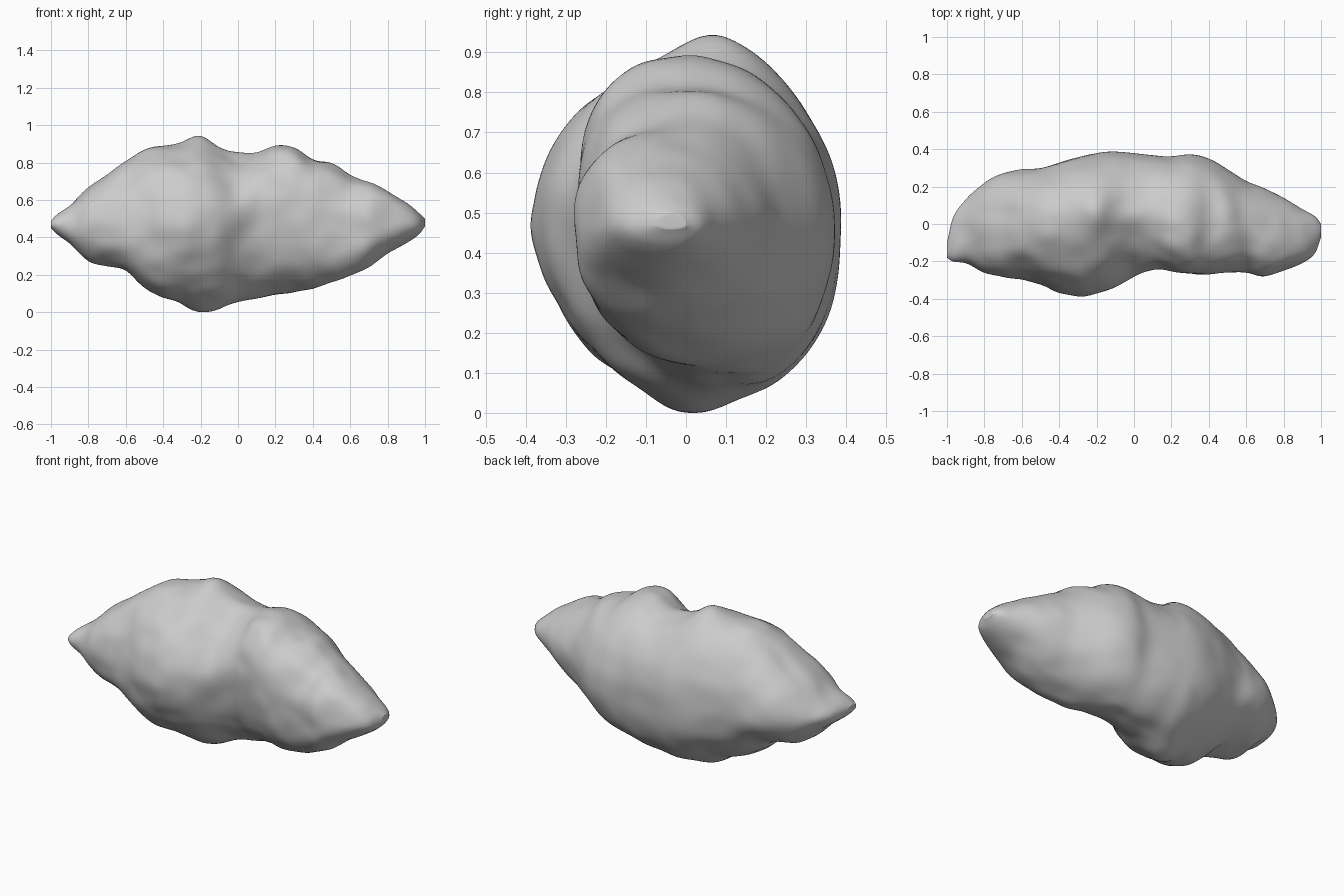
import bpy, bmesh, math
from mathutils import Vector, noise

cube = bpy.data.objects.get("Cube")
if cube:
    bpy.data.objects.remove(cube, do_unlink=True)

# Outlines in hundredths, stations every tenth along x, plus one near each tip
FINE = [-1, -.97] + [i / 10 for i in range(-9, 10)] + [.97, 1]
TOP = [49, 52, 57, 67, 74, 81, 87, 89, 90, 90, 87, 85, 85, 89, 88, 82, 80, 74, 70, 65, 59, 53, 50]
BOTTOM = [45, 42, 37, 28, 25, 22, 13, 8, 7, 5, 4, 6, 7, 9, 11, 13, 16, 20, 24, 32, 37, 42, 46]
BACK = [-10, 3, 13, 22, 27, 29, 30, 33, 36, 38, 39, 38, 37, 36, 37, 35, 29, 23, 19, 14, 8, 4, 0]
FRONT = [-18, -20, -21, -26, -29, -30, -32, -36, -38, -37, -34, -27, -24, -25, -27, -27, -26, -26, -28, -25, -21, -15, -7]

# Sideways wander of the upper and lower crests
COARSE = [i / 5 for i in range(-5, 6)]
TOP_Y = [-14, -4, 0, 4, 8, 5, 1, 0, -3, -11, -4]
BOTTOM_Y = [-14, -8, -10, -11, 0, 7, 9, 2, -8, -8, -4]
RINGS, SIDES = 150, 128


def sample(stations, values, x):
    """Smooth curve through the outline values."""
    last = len(values) - 1
    i = next((k for k in range(last) if x <= stations[k + 1]), last - 1)

    def slope(k):
        a, b = max(k - 1, 0), min(k + 1, last)
        return (values[b] - values[a]) / (stations[b] - stations[a])

    h = stations[i + 1] - stations[i]
    t = (x - stations[i]) / h
    s = t * t * (3 - 2 * t)
    bend = h * t * (1 - t) * (slope(i) * (1 - t) - slope(i + 1) * t)
    return (values[i] * (1 - s) + values[i + 1] * s + bend) / 100


def bump(x, centre, width):
    return math.exp(-((x - centre) / width) ** 2)


def section_point(x, angle):
    """Point on a rounded cross-section whose four quarters differ in squareness."""
    c, s = math.cos(angle), math.sin(angle)
    upper, front = s > 0, c < 0
    side_y = sample(FINE, FRONT if front else BACK, x)
    crest_y = sample(COARSE, TOP_Y if upper else BOTTOM_Y, x)
    crest_z = sample(FINE, TOP if upper else BOTTOM, x)
    side_z = .47 + (.13 * bump(x, .18, .25) if front else 0)
    if front and upper:
        power = 2 - .5 * bump(x, 0, .15) + .5 * bump(x, .33, .18)
    elif front:
        power = 2 + .5 * bump(x, .5, .25) - .3 * bump(x, -.33, .2)
    elif upper:
        power = 2
    else:
        power = 2.1 + .4 * bump(x, .05, .3)
    r = (abs(c) ** power + abs(s) ** power) ** (-1 / power)
    y = crest_y + (side_y - crest_y) * r * abs(c)
    z = side_z + (crest_z - side_z) * r * abs(s)
    # Small knobs at the summit and at the lowest point
    if upper:
        z += .05 * bump(x, -.2, .09) * bump(y, .05, .12)
    else:
        z -= .055 * bump(x, -.19, .12) * bump(y, .01, .12)
    return Vector((x, y, z))


# Boulder body: loft the sections from tip to tip
bm = bmesh.new()
rings = []
for i in range(RINGS):
    x = -math.cos(math.pi * i / (RINGS - 1))
    rings.append([bm.verts.new(section_point(x, math.tau * j / SIDES)) for j in range(SIDES)])
for a, b in zip(rings, rings[1:]):
    for j in range(SIDES):
        k = (j + 1) % SIDES
        bm.faces.new((a[j], a[k], b[k], b[j]))
for ring in (rings[0], rings[-1]):
    tip = bm.verts.new(sum((v.co for v in ring), Vector()) / SIDES)
    for j in range(SIDES):
        bm.faces.new((ring[j], ring[(j + 1) % SIDES], tip))
bmesh.ops.recalc_face_normals(bm, faces=bm.faces)

# Weathered lumps, calmer on the back and fading out at the tips
bm.normal_update()
moves = []
for v in bm.verts:
    p = v.co
    rough = (.5 if v.normal.y > .3 else 1) * (1 - abs(p.x) ** 8)
    lumps = noise.noise(p * 5) * .009
    dents = noise.noise(p * 9 + Vector((3, 7, 1))) * .011
    moves.append(v.normal * (lumps + dents) * rough)
for v, move in zip(bm.verts, moves):
    v.co += move
for _ in range(4):
    bmesh.ops.smooth_vert(bm, verts=bm.verts, factor=.5,
                          use_axis_x=True, use_axis_y=True, use_axis_z=True)

# Rest the body on the ground
floor = min(v.co.z for v in bm.verts)
bmesh.ops.translate(bm, verts=bm.verts, vec=(0, 0, -floor))

mesh = bpy.data.meshes.new("boulder")
bm.to_mesh(mesh)
bm.free()
mesh.shade_smooth()
boulder = bpy.data.objects.new("boulder", mesh)
bpy.context.collection.objects.link(boulder)

# Stone colour
stone = bpy.data.materials.new("grey stone")
stone.use_nodes = True
colour = (.6, .6, .6, 1)
stone.diffuse_color = colour
stone.node_tree.nodes["Principled BSDF"].inputs["Base Color"].default_value = colour
mesh.materials.append(stone)
